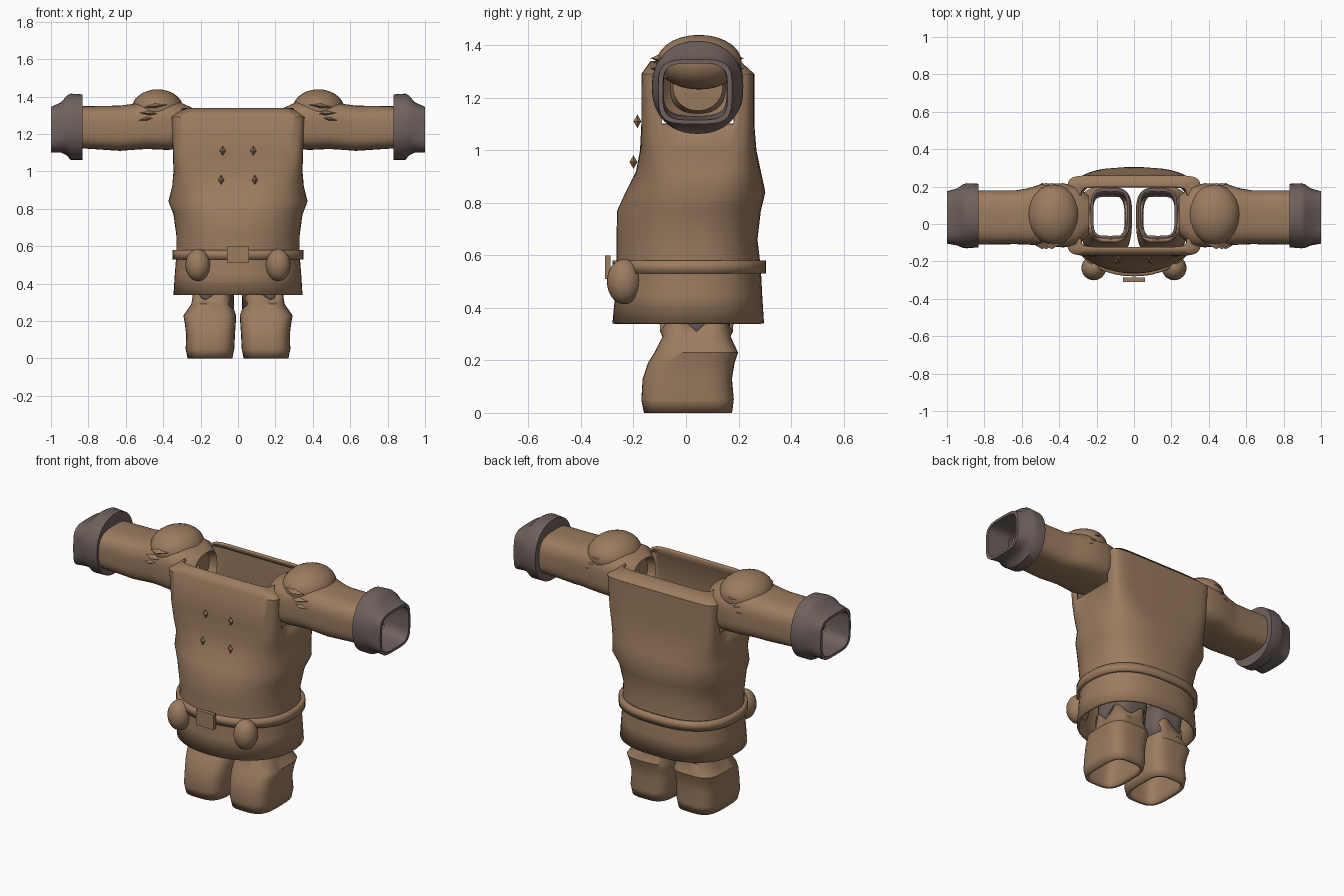
import bpy, bmesh, math
from mathutils import Matrix, Vector

cube = bpy.data.objects.get("Cube")
if cube:
    bpy.data.objects.remove(cube, do_unlink=True)


def material(name, rgb):
    m = bpy.data.materials.new(name)
    m.use_nodes = True
    m.diffuse_color = (*rgb, 1)
    m.node_tree.nodes["Principled BSDF"].inputs["Base Color"].default_value = (*rgb, 1)
    return m


BROWN = material("brown_cloth", (0.33, 0.20, 0.115))
GREY = material("grey_lining", (0.16, 0.12, 0.11))


def finish(name, bm, mat, mirror=False, thick=0, angle=40):
    """Turn a bmesh into a shaded object, with optional thickness and mirror."""
    mesh = bpy.data.meshes.new(name)
    bm.to_mesh(mesh)
    bm.free()
    mesh.materials.append(mat)
    ob = bpy.data.objects.new(name, mesh)
    bpy.context.collection.objects.link(ob)
    bpy.ops.object.select_all(action="DESELECT")
    ob.select_set(True)
    bpy.context.view_layer.objects.active = ob
    if angle:
        bpy.ops.object.shade_smooth_by_angle(angle=math.radians(angle))
    if thick:
        mod = ob.modifiers.new("Thickness", "SOLIDIFY")
        mod.thickness = thick
    if mirror:
        ob.modifiers.new("Mirror", "MIRROR")
    return ob


def power(c, n):
    return math.copysign(abs(c) ** (2 / n), c)


def loft(rings, axis="z", count=48):
    """Tube through rings: position, u range, v range, squareness low and high."""
    bm = bmesh.new()
    loops = []
    for pos, u0, u1, v0, v1, low, high in rings:
        loop = []
        for k in range(count):
            t = math.tau * k / count
            n = low if math.sin(t) < 0 else high
            u = (u0 + u1) / 2 + (u1 - u0) / 2 * power(math.cos(t), n)
            v = (v0 + v1) / 2 + (v1 - v0) / 2 * power(math.sin(t), n)
            loop.append(bm.verts.new((u, v, pos) if axis == "z" else (pos, u, v)))
        loops.append(loop)
    for a, b in zip(loops, loops[1:]):
        for k in range(count):
            j = (k + 1) % count
            bm.faces.new((a[k], a[j], b[j], b[k]))
    return bm


def blob(bm, center, size, segs=24, rings=14, turn=0):
    m = (Matrix.Translation(center) @ Matrix.Rotation(turn, 4, "Y")
         @ Matrix.Diagonal((*size, 1)))
    bmesh.ops.create_uvsphere(bm, u_segments=segs, v_segments=rings, radius=1, matrix=m)


# Coat body: height, half width, front, back, squareness of front and back
body = [
    (0.34, 0.345, -0.28, 0.297, 2.1, 2.5),
    (0.45, 0.338, -0.27, 0.29, 2.1, 2.5),
    (0.55, 0.33, -0.265, 0.285, 2.1, 2.5),
    (0.66, 0.33, -0.265, 0.272, 2.1, 2.6),
    (0.77, 0.345, -0.262, 0.285, 2.2, 2.8),
    (0.84, 0.372, -0.23, 0.302, 2.5, 3),
    (0.92, 0.352, -0.19, 0.285, 3.5, 4),
    (1.0, 0.345, -0.175, 0.268, 6, 6),
    (1.1, 0.348, -0.17, 0.26, 9, 9),
    (1.29, 0.358, -0.17, 0.26, 10, 10),
    (1.34, 0.29, -0.135, 0.205, 10, 10),
]
bm = loft([(z, -w, w, f, b, nf, nb) for z, w, f, b, nf, nb in body])
holes = []
for f in bm.faces:
    c = f.calc_center_median()
    if c.z > 1.12 and abs(c.x) > 0.28 and abs(c.y - 0.045) < 0.13:
        holes.append(f)
bmesh.ops.delete(bm, geom=holes, context="FACES")
finish("coat_body", bm, BROWN, thick=0.015)

# Belt and buckle
bm = loft([(z, -0.35, 0.35, -0.28, 0.305, 2.1, 2.5) for z in (0.53, 0.58)])
finish("belt", bm, BROWN, thick=0.025)
bm = bmesh.new()
bmesh.ops.create_cube(bm, size=1, matrix=Matrix.Translation((0, -0.298, 0.555))
                      @ Matrix.Diagonal((0.115, 0.022, 0.09, 1)))
finish("buckle", bm, BROWN, angle=0)

# Belt pouches
bm = bmesh.new()
blob(bm, (0.215, -0.235, 0.5), (0.066, 0.066, 0.086))
finish("belt_pouches", bm, BROWN, mirror=True)

# Faceted coat buttons
bm = bmesh.new()
for x, y, z in ((0.082, -0.185, 1.11), (0.09, -0.2, 0.955)):
    blob(bm, (x, y, z), (0.016, 0.015, 0.026), 4, 2)
finish("buttons", bm, BROWN, mirror=True, angle=0)

# Sleeves, closed off inside the shoulder
sleeve = [
    (0.29, 0.03, 0.05, 1.23, 1.25, 2, 2),
    (0.285, -0.05, 0.14, 1.15, 1.33, 2, 2),
    (0.24, -0.06, 0.15, 1.14, 1.338, 2.5, 2.5),
    (0.31, -0.12, 0.205, 1.12, 1.37, 3, 3),
    (0.38, -0.125, 0.218, 1.115, 1.375, 3.4, 3),
    (0.49, -0.115, 0.215, 1.12, 1.375, 3.4, 3),
    (0.57, -0.11, 0.19, 1.115, 1.36, 3.4, 3),
    (0.63, -0.108, 0.18, 1.11, 1.352, 3.4, 3),
    (0.86, -0.11, 0.18, 1.125, 1.348, 3.4, 3),
]
finish("sleeves", loft(sleeve, "x"), BROWN, mirror=True)

# Shoulder pads
bm = bmesh.new()
blob(bm, (0.43, 0.05, 1.335), (0.138, 0.162, 0.104))
finish("shoulder_pads", bm, BROWN, mirror=True)

# Pointed folds on the front and back of each sleeve
bm = bmesh.new()
for y in (-0.1, 0.185):
    for x, z, turn in ((0.44, 1.35, 0.1), (0.47, 1.31, -0.05), (0.49, 1.28, 0.15)):
        blob(bm, (x, y, z), (0.062, 0.035, 0.016), 4, 2, turn)
finish("sleeve_folds", bm, BROWN, mirror=True, angle=0)

# Flared cuffs with a rolled inner wall
cuff = [
    (0.83, -0.09, 0.165, 1.13, 1.345, 3, 3),
    (0.832, -0.125, 0.215, 1.062, 1.412, 2.2, 2.2),
    (0.895, -0.13, 0.218, 1.062, 1.416, 2.2, 2.2),
    (0.915, -0.128, 0.212, 1.085, 1.405, 2.3, 2.3),
    (0.945, -0.115, 0.19, 1.1, 1.37, 3, 3),
    (1.0, -0.105, 0.175, 1.1, 1.345, 4, 4),
    (1.0, -0.088, 0.158, 1.115, 1.33, 4, 4),
    (0.85, -0.085, 0.155, 1.13, 1.335, 3.5, 3.5),
]
finish("cuffs", loft(cuff, "x"), GREY, mirror=True)

# Lower trouser legs with a ragged top edge
leg = [
    (0.0, 0.03, 0.27, -0.16, 0.175, 3.4, 3.4),
    (0.05, 0.02, 0.28, -0.17, 0.182, 3.4, 3.4),
    (0.13, 0.016, 0.277, -0.165, 0.175, 3.4, 3.4),
    (0.19, 0.012, 0.285, -0.145, 0.185, 3.4, 3.4),
    (0.23, 0.01, 0.292, -0.12, 0.198, 3.4, 3.4),
    (0.29, 0.03, 0.25, -0.09, 0.17, 3.4, 3.4),
    (0.34, 0.025, 0.24, -0.1, 0.18, 3.4, 3.4),
]
bm = loft(leg)
for v in bm.verts:
    if v.co.z > 0.33:
        a = math.atan2(v.co.y - 0.04, v.co.x - 0.13)
        v.co.z += 0.03 * math.cos(5 * a + math.pi)
finish("trouser_legs", bm, BROWN, mirror=True, thick=0.02)

# Grey inner leg tubes
inner = [(z, 0.022, 0.232, -0.078, 0.16 + d, 4, 4)
         for z, d in ((0.26, 0), (0.36, 0.01), (0.46, 0.03))]
finish("inner_legs", loft(inner), GREY, mirror=True, thick=0.015)
